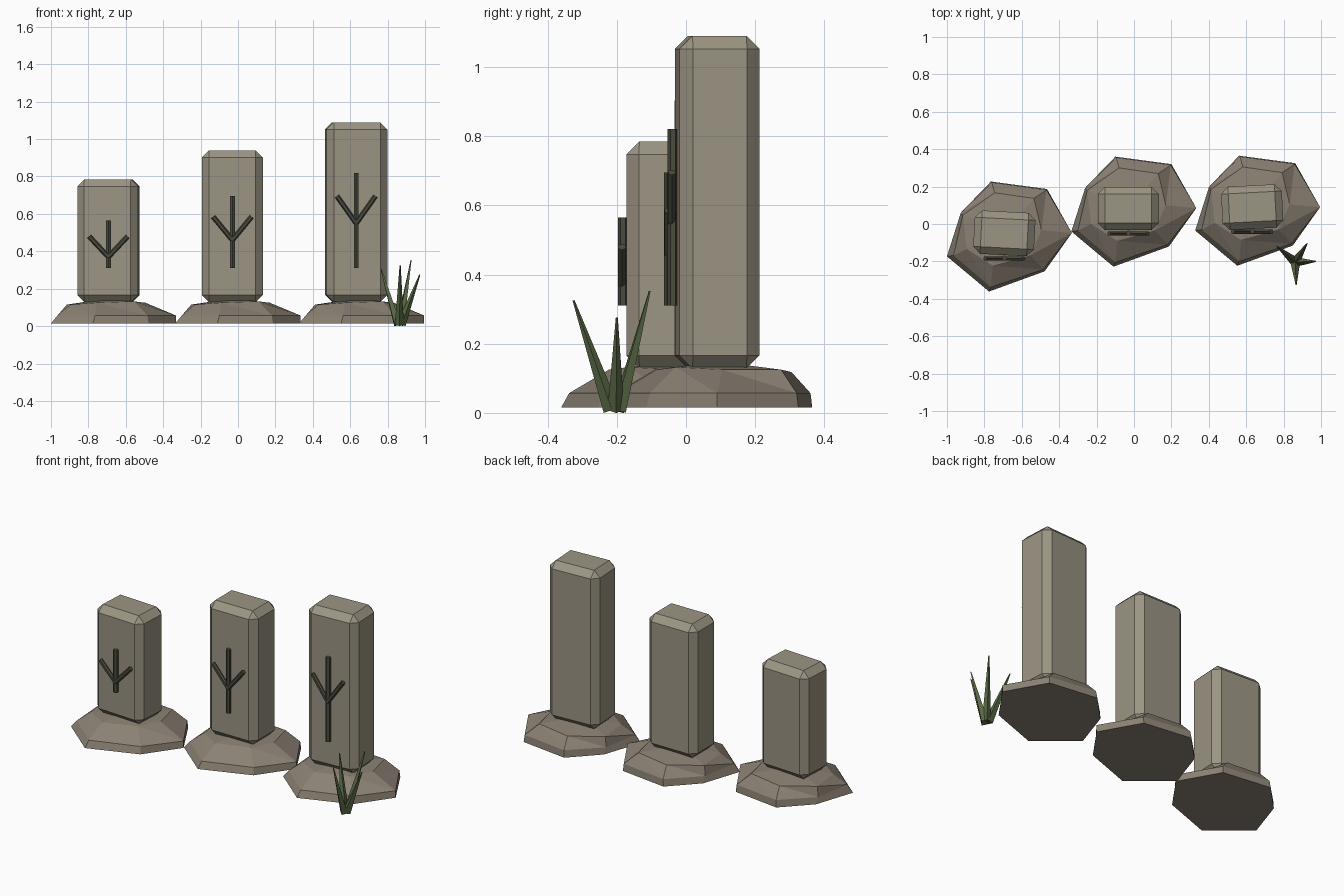
import bpy, bmesh, math
from mathutils import Vector

if "Cube" in bpy.data.objects:
    bpy.data.objects.remove(bpy.data.objects["Cube"])


def material(name, color):
    m = bpy.data.materials.new(name)
    m.diffuse_color = (*color, 1)
    m.use_nodes = True
    m.node_tree.nodes["Principled BSDF"].inputs["Base Color"].default_value = m.diffuse_color
    return m


STONE = material("stone", (0.33, 0.30, 0.23))
ROCK = material("rock", (0.26, 0.22, 0.175))
DARK = material("carving", (0.07, 0.07, 0.05))
GREEN = material("grass", (0.10, 0.14, 0.06))


def finish(name, bm, mat):
    bmesh.ops.recalc_face_normals(bm, faces=bm.faces)
    me = bpy.data.meshes.new(name)
    bm.to_mesh(me)
    bm.free()
    ob = bpy.data.objects.new(name, me)
    bpy.context.collection.objects.link(ob)
    me.materials.append(mat)
    return ob


def spike(name, a, b, r1, r2, sides, mat):
    """Faceted rod or cone from a to b."""
    a, b = Vector(a), Vector(b)
    bm = bmesh.new()
    bmesh.ops.create_cone(bm, cap_ends=True, segments=sides, radius1=r1,
                          radius2=r2, depth=(b - a).length)
    ob = finish(name, bm, mat)
    ob.location = (a + b) / 2
    ob.rotation_mode = 'QUATERNION'
    ob.rotation_quaternion = (b - a).to_track_quat('Z', 'Y')
    return ob


# Irregular seven-sided rock: footprint, low rim and upper shoulder
FOOT = [(-.335, -.04), (-.255, .20), (-.10, .36), (.20, .32),
        (.333, .085), (.187, -.12), (-.11, -.228)]
RIM = [(-.30, -.035), (-.262, .19), (-.095, .355), (.197, .315),
       (.333, .085), (.18, -.11), (-.10, -.205)]
TOP = [(-.23, .0, .115), (-.25, .18, .115), (-.08, .30, .118), (.13, .27, .125),
       (.17, .10, .125), (.11, -.035, .132), (-.09, -.09, .125)]


def rock(name, x, y):
    bm = bmesh.new()
    rings = [[(p[0], p[1], .015) for p in FOOT], [(p[0], p[1], .057) for p in RIM], TOP]
    vs = [[bm.verts.new(p) for p in ring] for ring in rings]
    apex = bm.verts.new((-.03, .09, .148))
    n = len(FOOT)
    bm.faces.new(vs[0])
    for i in range(n):
        j = (i + 1) % n
        bm.faces.new((vs[0][i], vs[0][j], vs[1][j], vs[1][i]))
        bm.faces.new((vs[1][i], vs[1][j], vs[2][j]))
        bm.faces.new((vs[1][i], vs[2][j], vs[2][i]))
        bm.faces.new((vs[2][i], vs[2][j], apex))
    finish(name, bm, ROCK).location = (x, y, 0)


def pillar(name, x, y, z0, z1, turn):
    bm = bmesh.new()
    bmesh.ops.create_cube(bm, size=1)
    bmesh.ops.scale(bm, vec=(.325, .232, z1 - z0), verts=bm.verts)
    bmesh.ops.bevel(bm, geom=bm.edges[:], offset=.038, segments=1,
                    affect='EDGES')
    ob = finish(name, bm, STONE)
    ob.location = (x, y, (z0 + z1) / 2)
    ob.rotation_euler.z = math.radians(turn)


# x, pillar y, pillar top, turn, rock offset, carving y, carving top, fork z, arm tip z
STONES = [
    (-.693, -.05, .785, -3, (-.665, -.133), -.182, .565, .37, .480),
    (-.03, .083, .94, 0, (0, 0), -.048, .695, .46, .585),
    (.632, .09, 1.09, 3, (.662, .005), -.038, .82, .55, .695),
]
for k, (x, y, top, turn, off, gy, gtop, fork, tip) in enumerate(STONES, 1):
    rock(f"base_rock_{k}", *off)
    pillar(f"standing_stone_{k}", x, y, .128, top, turn)
    # Forked carving on the front
    spike(f"carving_stem_{k}", (x, gy, .31), (x, gy, gtop), .015, .015, 6, DARK)
    for side, s in (("left", -1), ("right", 1)):
        spike(f"carving_arm_{side}_{k}", (x, gy - .003, fork),
              (x + s * .103, gy - .003, tip), .013, .013, 6, DARK)

# Grass tuft: tapered blades fanning out of one spot
ROOT = Vector((.862, -.203, .008))
TIPS = [(.765, -.12, .305), (.925, -.105, .352), (.972, -.2, .275), (.867, -.325, .325)]
for k, tip in enumerate(TIPS, 1):
    out = Vector(tip) - ROOT
    out.z = 0
    spike(f"grass_blade_{k}", ROOT + out * .1, tip, .024, .003, 4, GREEN)
